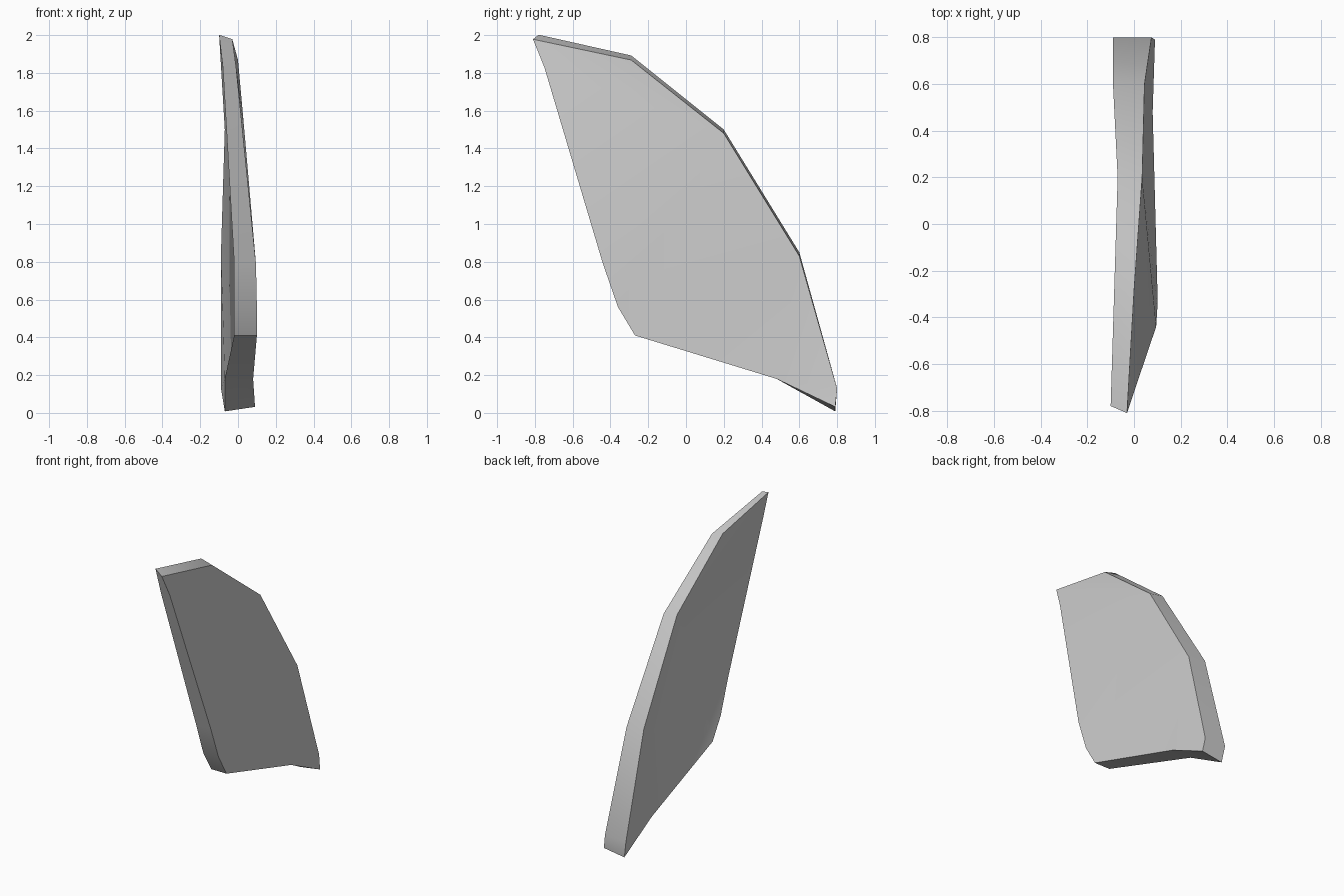
import bpy
import bmesh
import math

cube = bpy.data.objects.get("Cube")
if cube:
    bpy.data.objects.remove(cube, do_unlink=True)

# Outline stations: name -> (y, z, x of the right face, x of the left face)
outline = {
    "A": (-.8, 1.99, -.03, -.1),
    "B": (-.29, 1.88, 0, -.085),
    "C": (.2, 1.49, .035, -.07),
    "D": (.6, .84, .045, -.09),
    "E": (.8, .13, .075, -.09),
    "F": (.79, .02, .09, -.07),
    "G": (.48, .18, .08, -.07),
    "H": (-.27, .41, .1, -.02),
    "I": (-.36, .56, .1, -.02),
    "J": (-.44, .79, .095, -.02),
    "K": (-.75, 1.83, -.01, -.08),
}
# Inner points of the shallow hollow on the left face: (x, y, z)
hollow = {"j": (0, -.33, .8), "h": (0, -.26, .5)}

# Small slant of the rim: the left edge is a little higher at the tip
slant = {"A": (.02, .012), "B": (0, .012), "C": (0, .01), "D": (0, .01), "F": (0, -.012)}

bm = bmesh.new()
right, left = {}, {}
for name, (y, z, x_right, x_left) in outline.items():
    dy, dz = slant.get(name, (0, 0))
    right[name] = bm.verts.new((x_right, y - dy / 2, z - dz))
    left[name] = bm.verts.new((x_left, y + dy, z + dz))
for name, co in hollow.items():
    left[name] = bm.verts.new(co)


def add_faces(side, triangles):
    for tri in triangles.split():
        bm.faces.new([side[letter] for letter in tri])


# Bulging right face, hollow left face with a front lip
add_faces(right, "ABC ACK KCJ JCI ICH CDH HDG DEG GEF")
add_faces(left, "ABC ACK KCj jCh CDh hDG DEG GEF KJj JIj jIh IHh HGh")

# Rim wall joining both faces
names = list(outline)
for a, b in zip(names, names[1:] + names[:1]):
    bm.faces.new((right[a], right[b], left[b], left[a]))

bmesh.ops.recalc_face_normals(bm, faces=bm.faces)
mesh = bpy.data.meshes.new("curved_shard")
bm.to_mesh(mesh)
bm.free()
shard = bpy.data.objects.new("curved_shard", mesh)
bpy.context.collection.objects.link(shard)

# Plain grey surface
grey = bpy.data.materials.new("plain_grey")
grey.use_nodes = True
colour = (.6, .6, .6, 1)
grey.diffuse_color = colour
grey.node_tree.nodes["Principled BSDF"].inputs["Base Color"].default_value = colour
mesh.materials.append(grey)

bpy.ops.object.select_all(action="DESELECT")
shard.select_set(True)
bpy.context.view_layer.objects.active = shard
bpy.ops.object.shade_smooth_by_angle(angle=math.radians(35))
